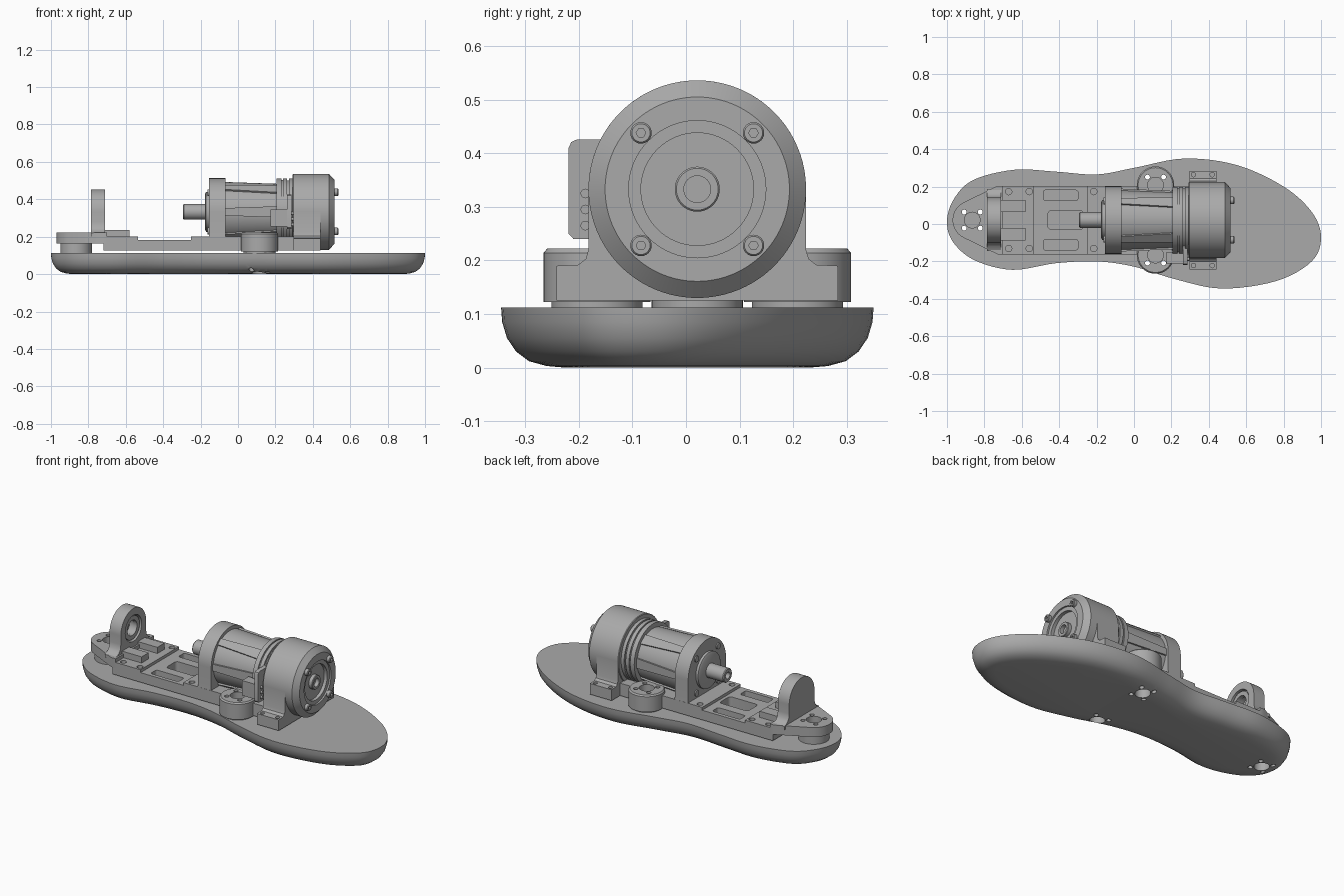
import bpy, bmesh
from math import sin, cos, pi, radians
from mathutils import Vector

cube = bpy.data.objects.get("Cube")
if cube:
    bpy.data.objects.remove(cube)

YC, ZC = 0.021, 0.333          # drive axis
W = 0.183                      # frame half width
grey = bpy.data.materials.new("machined_grey")
grey.use_nodes = True
grey.diffuse_color = (0.4, 0.4, 0.4, 1)
grey.node_tree.nodes["Principled BSDF"].inputs["Base Color"].default_value = (0.4, 0.4, 0.4, 1)


def finish(name, bm):
    bmesh.ops.recalc_face_normals(bm, faces=bm.faces)
    me = bpy.data.meshes.new(name)
    bm.to_mesh(me)
    bm.free()
    me.materials.append(grey)
    ob = bpy.data.objects.new(name, me)
    bpy.context.collection.objects.link(ob)
    return ob


def loft(bm, rings):
    """Bridge equal rings of points and cap both ends."""
    vs = [[bm.verts.new(p) for p in r] for r in rings]
    n = len(vs[0])
    for a, b in zip(vs, vs[1:]):
        for i in range(n):
            bm.faces.new((a[i], a[(i + 1) % n], b[(i + 1) % n], b[i]))
    bm.faces.new(vs[0])
    bm.faces.new(vs[-1])


def circle(r, n):
    return [(r * cos(2 * pi * i / n), r * sin(2 * pi * i / n)) for i in range(n)]


def add_turn(bm, prof, y=YC, z=ZC, n=64):
    """Turned solid along x from (x, radius) pairs."""
    loft(bm, [[(x, y + a, z + b) for a, b in circle(r, n)] for x, r in prof])


def add_post(bm, x, y, prof, n=48):
    """Turned solid along z from (z, radius) pairs."""
    loft(bm, [[(x + a, y + b, z) for a, b in circle(r, n)] for z, r in prof])


def add_box(bm, x0, x1, y0, y1, z0, z1):
    loft(bm, [[(x0, y0, z), (x1, y0, z), (x1, y1, z), (x0, y1, z)] for z in (z0, z1)])


def add_slot(bm, x0, x1, y0, y1, z0, z1, r=0.018):
    """Box with rounded upright corners."""
    pts = []
    for k, (cx, cy) in enumerate(((x1 - r, y1 - r), (x0 + r, y1 - r), (x0 + r, y0 + r), (x1 - r, y0 + r))):
        pts += [(cx + r * cos((k + t / 4) * pi / 2), cy + r * sin((k + t / 4) * pi / 2)) for t in range(5)]
    loft(bm, [[(x, y, z) for x, y in pts] for z in (z0, z1)])


def make(name, add, *args, **kw):
    bm = bmesh.new()
    add(bm, *args, **kw)
    return finish(name, bm)


def cut(ob, bm):
    """Subtract every solid in bm from ob."""
    tool = finish("cutter", bm)
    tool.hide_render = True
    mod = ob.modifiers.new("cut", 'BOOLEAN')
    mod.operation, mod.solver, mod.object = 'DIFFERENCE', 'EXACT', tool
    dg = bpy.context.evaluated_depsgraph_get()
    me = bpy.data.meshes.new_from_object(ob.evaluated_get(dg))
    ob.modifiers.clear()
    ob.data = me
    bpy.data.objects.remove(tool)


def arch(name, x0, x1, r, legs):
    """Round-topped bracket; legs are (half width, z) pairs going down."""
    pts = [(r * cos(pi * i / 40), ZC + r * sin(pi * i / 40)) for i in range(41)]
    pts += [(-h, z) for h, z in legs] + [(h, z) for h, z in reversed(legs)]
    return make(name, loft, [[(x, YC + y, z) for y, z in pts] for x in (x0, x1)])


# Sensor positions under the frame
mounts = [(-0.865, YC), (0.115, YC + 0.187), (0.115, YC - 0.187)]


def mount_holes(centre=True):
    bm = bmesh.new()
    for x, y in mounts:
        if centre:
            add_post(bm, x, y, [(-0.1, 0.042), (0.3, 0.042)], 32)
        for sx in (-1, 1):
            for sy in (-1, 1):
                add_post(bm, x + sx * 0.043, y + sy * 0.043, [(-0.1, 0.013), (0.3, 0.013)], 16)
    return bm


# Sole: smooth closed outline, rounded towards the bottom
ctrl = [(-1, 0.01), (-0.965, 0.13), (-0.86, 0.235), (-0.64, 0.29), (-0.42, 0.28), (-0.2, 0.265), (0, 0.3),
        (0.27, 0.35), (0.55, 0.315), (0.8, 0.2), (0.95, 0.065), (1, -0.07), (0.95, -0.2), (0.76, -0.305),
        (0.47, -0.345), (0.22, -0.295), (0, -0.228), (-0.2, -0.2), (-0.42, -0.21), (-0.65, -0.245),
        (-0.85, -0.195), (-0.965, -0.1)]
ctrl = [Vector(p) for p in ctrl]
outline = []
for i in range(len(ctrl)):
    a, b, c, d = (ctrl[(i + k) % len(ctrl)] for k in (-1, 0, 1, 2))
    for s in range(6):
        t = s / 6
        outline.append(0.5 * (2 * b + (c - a) * t + (2 * a - 5 * b + 4 * c - d) * t * t
                              + (3 * b - a - 3 * c + d) * t ** 3))
inward = []
for i in range(len(outline)):
    t = (outline[(i + 1) % len(outline)] - outline[i - 1]).normalized()
    inward.append(Vector((t.y, -t.x)))
rings = []
for z, inset in ((0.112, 0), (0.085, 0.002), (0.055, 0.011), (0.03, 0.028), (0.012, 0.052), (0.003, 0.085), (0, 0.12)):
    rings.append([(*(p + n * inset), z) for p, n in zip(outline, inward)])
sole = make("sole", loft, rings)
cut(sole, mount_holes())

# Force sensor discs
bm = bmesh.new()
for x, y in mounts:
    add_post(bm, x, y, [(0.108, 0.085), (0.17, 0.085)])
cut(finish("sensor_discs", bm), mount_holes(False))

# Toe plate: rounded nose widening to the frame
nose = [(-0.865 + 0.105 * cos(radians(a)), YC + 0.105 * sin(radians(a))) for a in range(115, 246, 10)]
nose += [(-0.73, YC - W), (-0.7, YC - W), (-0.7, YC + W), (-0.73, YC + W)]
toe = make("toe_plate", loft, [[(x, y, z) for x, y in nose] for z in (0.165, 0.222)])
cut(toe, mount_holes())

# Frame plate with recess, slots and screw holes
plate = make("frame_plate", add_box, -0.72, 0.3, YC - W, YC + W, 0.125, 0.2)
cut(plate, mount_holes())
bm = bmesh.new()
add_box(bm, -0.535, -0.25, -1, 1, 0.183, 0.3)
cut(plate, bm)
bm = bmesh.new()
add_slot(bm, -0.46, -0.27, YC - 0.05, YC + 0.05, 0.05, 0.3)
for s in (-1, 1):
    y = YC + s * 0.132
    add_slot(bm, -0.485, -0.3, y - 0.028, y + 0.028, 0.14, 0.3, 0.012)
    for x in (-0.67, -0.56, -0.215):
        add_post(bm, x, YC + s * 0.152, [(0.05, 0.017), (0.3, 0.017)], 20)
cut(plate, bm)

# Side lobes above the rear sensors
bm = bmesh.new()
for x, y in mounts[1:]:
    add_post(bm, x, y, [(0.122, 0.1), (0.214, 0.1), (0.222, 0.093)])
cut(finish("side_lobes", bm), mount_holes())

# Guide blocks behind the bearing
bm = bmesh.new()
for s in (-1, 1):
    y = YC + s * 0.075
    add_box(bm, -0.71, -0.58, y - 0.033, y + 0.033, 0.19, 0.237)
finish("guide_blocks", bm)

# Bearing bracket with stepped bore on its inner side
bearing = arch("bearing_bracket", -0.785, -0.71, 0.12, [(0.12, 0.28), (0.125, 0.25), (0.14, 0.232), (0.165, 0.22), (0.165, 0.2)])
bm = bmesh.new()
add_turn(bm, [(-0.77, 0.05), (-0.74, 0.05), (-0.74, 0.078), (-0.6, 0.078)])
cut(bearing, bm)
ring = make("bearing_ring", add_turn, [(-0.742, 0.07), (-0.718, 0.07)])
bm = bmesh.new()
add_turn(bm, [(-0.8, 0.045), (-0.6, 0.045)])
cut(ring, bm)

# Gearbox flange standing on the frame, with its screws and collar
arch("front_flange", -0.155, -0.067, 0.18, [(0.18, 0.23), (W, 0.19)])
make("flange_collar", add_turn, [(-0.176, 0.095), (-0.17, 0.107), (-0.15, 0.107)])
bm = bmesh.new()
for k in range(4):
    a = pi / 4 + k * pi / 2
    add_turn(bm, [(-0.162, 0.018), (-0.15, 0.018)], YC + 0.145 * cos(a), ZC + 0.145 * sin(a), 20)
finish("flange_screws", bm)

# Output shaft with end bore
shaft = make("output_shaft", add_turn, [(-0.293, 0.038), (-0.288, 0.042), (-0.15, 0.042)], n=40)
bm = bmesh.new()
add_turn(bm, [(-0.4, 0.02), (-0.24, 0.02)], n=24)
cut(shaft, bm)

# Motor body with tapering ribs
make("motor_body", add_turn, [(-0.08, 0.16), (0.21, 0.15)])
bm = bmesh.new()
for deg in (52, 128, 0, 180, 232, 308):
    a = radians(deg)
    n, t = Vector((0, cos(a), sin(a))), Vector((0, -sin(a), cos(a)))
    o = Vector((0, YC, ZC))
    loft(bm, [[o + Vector((x, 0, 0)) + n * r + t * w for r, w in ((0.13, -h), (0.13, h), (top, h), (top, -h))]
              for x, h, top in ((-0.07, 0.02, 0.168), (0.21, 0.03, 0.156))])
finish("body_ribs", bm)
make("rear_ring", add_turn, [(0.205, 0.178), (0.232, 0.178), (0.232, 0.171), (0.24, 0.171), (0.24, 0.178),
                             (0.262, 0.178), (0.262, 0.168), (0.272, 0.168), (0.272, 0.178), (0.3, 0.178)])

# Rear housing, dished end and central hub
housing = make("rear_housing", add_turn, [(0.292, 0.2), (0.296, 0.203), (0.486, 0.203), (0.515, 0.172)], n=96)
bm = bmesh.new()
add_turn(bm, [(0.485, 0.105), (0.505, 0.105), (0.505, 0.128), (0.6, 0.128)])
for y in (-0.054, 0.054):
    for z in (-0.054, 0.054):
        add_turn(bm, [(0.465, 0.012), (0.6, 0.012)], YC + y, ZC + z, 20)
cut(housing, bm)
hub = make("rear_hub", add_turn, [(0.47, 0.042), (0.505, 0.042), (0.508, 0.039)], n=40)
bm = bmesh.new()
add_turn(bm, [(0.48, 0.025), (0.6, 0.025)], n=32)
cut(hub, bm)
for i, (sy, sz) in enumerate(((-1, -1), (-1, 1), (1, -1), (1, 1))):
    y, z = YC + sy * 0.105, ZC + sz * 0.105
    screw = make(f"housing_screw_{i + 1}", add_turn, [(0.49, 0.02), (0.532, 0.02), (0.536, 0.017)], y, z, 24)
    bm = bmesh.new()
    add_turn(bm, [(0.515, 0.009), (0.6, 0.009)], y, z, 6)
    cut(screw, bm)

# Rear saddle with filleted legs and drilled feet
saddle = arch("rear_saddle", 0.296, 0.44, 0.203, [(0.203, 0.22), (0.208, 0.203), (0.222, 0.192), (0.263, 0.19), (0.263, 0.125)])
bm = bmesh.new()
for s in (-1, 1):
    for x in (0.318, 0.418):
        add_post(bm, x, YC + s * 0.243, [(0.05, 0.012), (0.3, 0.012)], 16)
cut(saddle, bm)

# Cable connector plate, plugs and contacts
make("connector_plate", loft, [[(x, y, z) for y, z in ((-0.1, 0.24), (-0.21, 0.24), (-0.219, 0.25), (-0.219, 0.41),
                                                     (-0.214, 0.421), (-0.203, 0.426), (-0.1, 0.426))] for x in (0.262, 0.286)])
make("connector_plug", add_box, 0.175, 0.265, -0.212, -0.15, 0.255, 0.345)
bm = bmesh.new()
for z in (0.265, 0.295, 0.325):
    add_turn(bm, [(0.28, 0.009), (0.296, 0.009)], -0.188, z, 12)
finish("connector_contacts", bm)

# Smooth the curved surfaces, keep machined edges sharp
bpy.ops.object.select_all(action='DESELECT')
for ob in bpy.context.scene.objects:
    if ob.type == 'MESH':
        ob.select_set(True)
        bpy.context.view_layer.objects.active = ob
bpy.ops.object.shade_smooth_by_angle(angle=radians(32))
